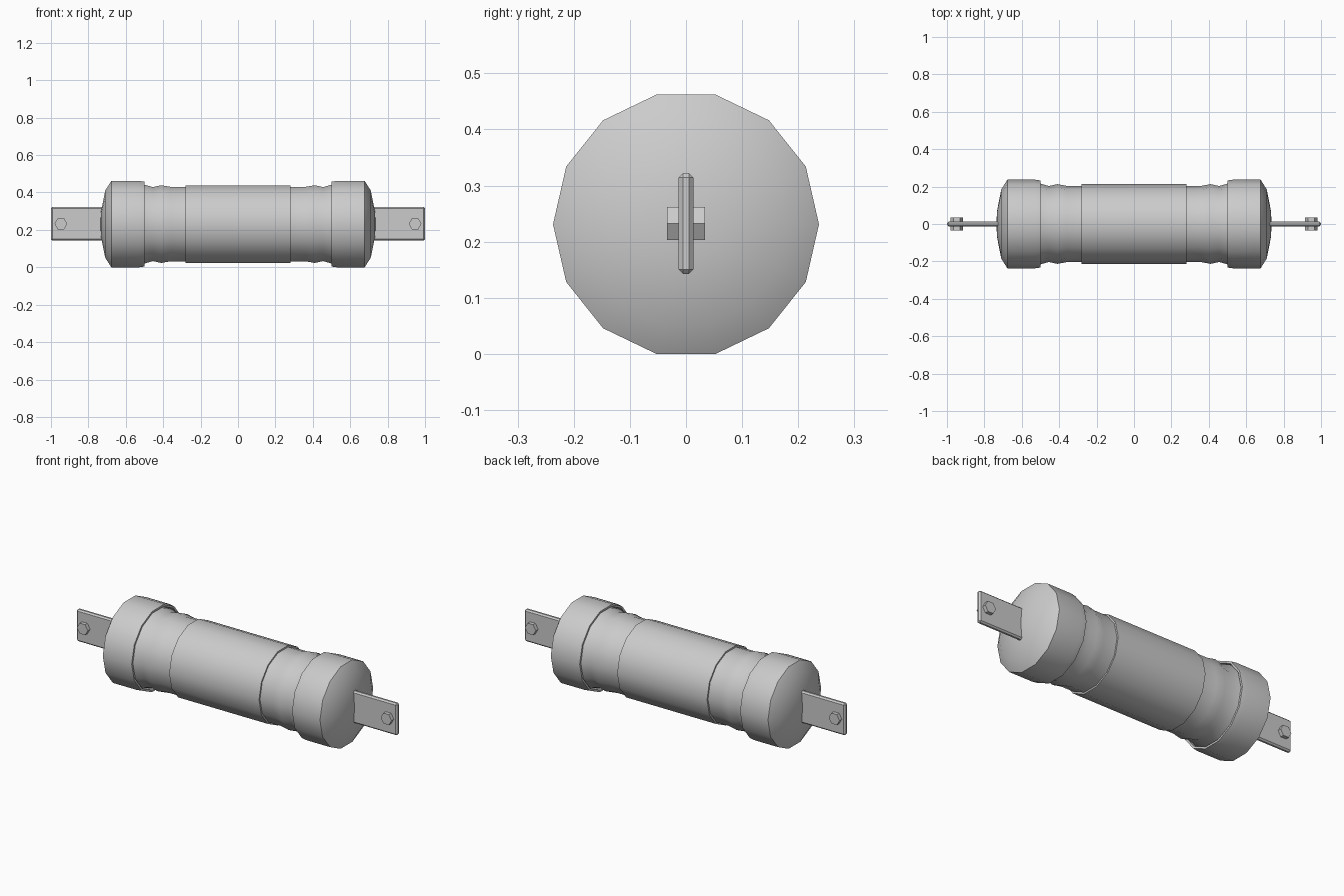
import bpy, bmesh, math
from mathutils import Matrix

if "Cube" in bpy.data.objects:
    bpy.data.objects.remove(bpy.data.objects["Cube"])

CZ = 0.231   # height of the long axis
SIDES = 14


def finish(name, bm, smooth=True):
    bmesh.ops.recalc_face_normals(bm, faces=bm.faces)
    me = bpy.data.meshes.new(name)
    bm.to_mesh(me)
    bm.free()
    ob = bpy.data.objects.new(name, me)
    bpy.context.collection.objects.link(ob)
    if smooth:
        bpy.context.view_layer.objects.active = ob
        for o in bpy.context.selected_objects:
            o.select_set(False)
        ob.select_set(True)
        bpy.ops.object.shade_smooth_by_angle(angle=math.radians(30))
    return ob


def lathe(name, profile, flip=1):
    """Revolve (x, radius) points about the long axis; radius 0 closes the end."""
    bm = bmesh.new()
    rings = []
    for x, r in profile:
        if r == 0:
            rings.append([bm.verts.new((flip * x, 0, CZ))] * SIDES)
        else:
            rings.append([bm.verts.new((flip * x,
                                        r * math.cos(math.tau * i / SIDES),
                                        CZ + r * math.sin(math.tau * i / SIDES)))
                          for i in range(SIDES)])
    for a, b in zip(rings, rings[1:]):
        for i in range(SIDES):
            j = (i + 1) % SIDES
            bm.faces.new(list(dict.fromkeys((a[i], a[j], b[j], b[i]))))
    return finish(name, bm)


# ribbed barrel
half = [(0.28, 0.204), (0.36, 0.204), (0.41, 0.213), (0.455, 0.203),
        (0.50, 0.216), (0.56, 0.216), (0.56, 0)]
lathe("barrel", [(-x, r) for x, r in reversed(half)] + half)

# sleeve around the middle
lathe("sleeve", [(-0.28, 0.203), (-0.28, 0.213), (0.28, 0.213), (0.28, 0.203)])

for side, s in (("right", 1), ("left", -1)):
    # end cap with domed face
    lathe(side + "_cap", [(0.55, 0.212), (0.50, 0.222), (0.50, 0.233),
                          (0.53, 0.237), (0.677, 0.237), (0.71, 0.184),
                          (0.733, 0.066), (0.735, 0)], s)

    # flat terminal blade with chamfered edges
    bm = bmesh.new()
    bmesh.ops.create_cube(bm, size=1, matrix=Matrix.Translation((s * 0.85, 0, 0.2325))
                          @ Matrix.Diagonal((0.30, 0.026, 0.18, 1)))
    bmesh.ops.bevel(bm, geom=bm.edges[:], offset=0.008, segments=1, affect='EDGES')
    finish(side + "_blade", bm, False)

    # hex bolt through the blade
    bm = bmesh.new()
    bmesh.ops.create_cone(bm, cap_ends=True, segments=6, radius1=0.034, radius2=0.034,
                          depth=0.067, matrix=Matrix.Translation((s * 0.947, 0, 0.2325))
                          @ Matrix.Rotation(math.pi / 2, 4, 'X')
                          @ Matrix.Rotation(math.pi / 2, 4, 'Z'))
    # keep corners pointing along x
    if max(abs(v.co.x) for v in bm.verts) < 0.978:
        bmesh.ops.rotate(bm, verts=bm.verts, cent=(s * 0.947, 0, 0.2325),
                         matrix=Matrix.Rotation(math.pi / 6, 3, 'Y'))
    finish(side + "_bolt", bm, False)
